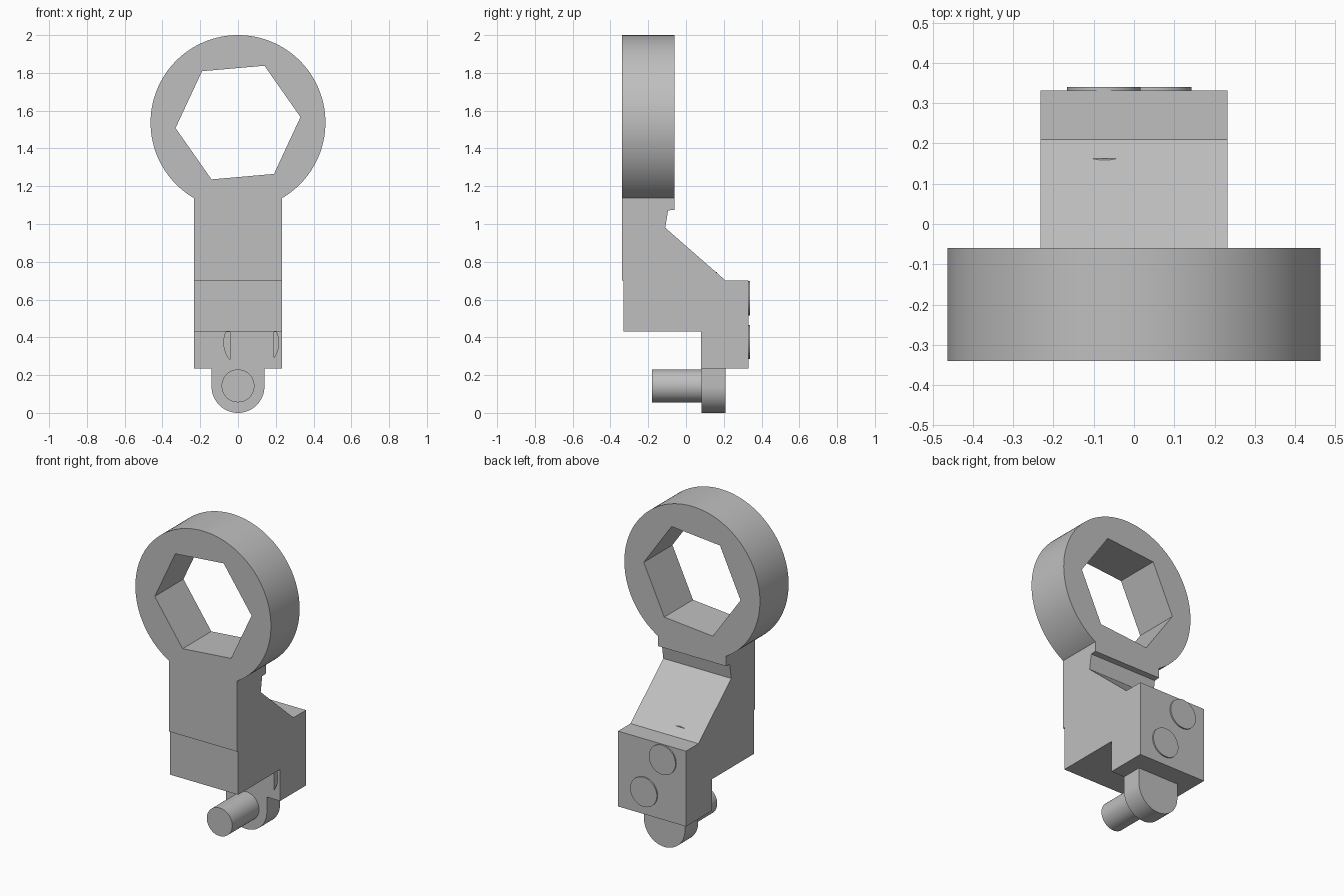
import bpy
from math import sin, cos, pi, radians

cube = bpy.data.objects.get("Cube")
if cube:
    bpy.data.objects.remove(cube, do_unlink=True)

grey = bpy.data.materials.new("plain grey")
grey.use_nodes = True
colour = (0.52, 0.52, 0.52, 1)
grey.diffuse_color = colour
grey.node_tree.nodes["Principled BSDF"].inputs["Base Color"].default_value = colour


def prism(name, outline, low, high, axis="y"):
    """Extrude a closed outline along x (outline in y, z) or y (outline in x, z)."""
    n = len(outline)
    place = (lambda p, d: (p[0], d, p[1])) if axis == "y" else (lambda p, d: (d, p[0], p[1]))
    verts = [place(p, d) for d in (low, high) for p in outline]
    faces = [tuple(range(n)), tuple(range(2 * n - 1, n - 1, -1))]
    faces += [(i, i + n, (i + 1) % n + n, (i + 1) % n) for i in range(n)]
    area = sum(a[0] * b[1] - b[0] * a[1] for a, b in zip(outline, outline[1:] + outline[:1]))
    # Keep the normals pointing outwards whichever way the outline runs
    if (area > 0) != (axis == "y"):
        faces = [f[::-1] for f in faces]
    mesh = bpy.data.meshes.new(name)
    mesh.from_pydata(verts, [], faces)
    mesh.materials.append(grey)
    ob = bpy.data.objects.new(name, mesh)
    bpy.context.collection.objects.link(ob)
    return ob


def arc(x, z, r, start=0, end=360, steps=64):
    count = steps if end - start == 360 else steps + 1
    angles = [radians(start + (end - start) * i / steps) for i in range(count)]
    return [(x + r * cos(a), z + r * sin(a)) for a in angles]


def boolean(target, other, operation):
    mod = target.modifiers.new(operation.lower(), "BOOLEAN")
    mod.object, mod.operation, mod.solver = other, operation, "EXACT"
    bpy.context.view_layer.objects.active = target
    bpy.ops.object.modifier_apply(modifier=mod.name)
    bpy.data.objects.remove(other, do_unlink=True)


# Arm with stepped front, sloping back and lower notch
arm = prism("arm_and_ring", [
    (-0.34, 1.16), (-0.34, 0.70), (-0.33, 0.70), (-0.33, 0.43), (0.08, 0.43),
    (0.08, 0.235), (0.332, 0.235), (0.332, 0.70), (0.21, 0.70), (-0.11, 0.98),
    (-0.095, 1.072), (-0.06, 1.075), (-0.06, 1.137), (-0.2, 1.137),
    (-0.34, 1.137)][1:], -0.232, 0.232, "x")

# Round head, with a tilted hexagonal opening
boolean(arm, prism("ring", arc(0, 1.537, 0.463, steps=128), -0.34, -0.06), "UNION")
boolean(arm, prism("hex_cutter", arc(0, 1.537, 0.332, 5, 365, 6), -0.5, 0.1), "DIFFERENCE")

# Two curved pockets in the notch wall
circle = arc(0.07, 0.372, 0.145)
for keep in (lambda x: x < -0.035, lambda x: x > 0.19):
    side = [(x, min(z, 0.429)) for x, z in circle if keep(x)]
    # Start the wrapped right-hand arc at its lower end
    if side[0][0] > 0.19:
        side = [p for p in side if p[1] < 0.372] + [p for p in side if p[1] >= 0.372]
    boolean(arm, prism("pocket_cutter", side, 0.0, 0.16), "DIFFERENCE")

# Hanging lug with a rounded lower end
lug = prism("lug", arc(0, 0.14, 0.14, 180, 360, 48) + [(0.14, 0.25), (-0.14, 0.25)], 0.081, 0.21)

# Round pin, bolt ends on the back and the bolt head that just breaks the slope
pin = prism("pin", arc(0, 0.143, 0.087), -0.18, 0.1)
upper = prism("upper_bolt_end", arc(-0.075, 0.607, 0.091), 0.3, 0.34)
lower = prism("lower_bolt_end", arc(0.052, 0.375, 0.091), 0.3, 0.34)
head = prism("upper_bolt_head", arc(-0.073, 0.607, 0.138), 0.1, 0.163)

for ob in (arm, lug, pin, upper, lower, head):
    bpy.ops.object.select_all(action="DESELECT")
    ob.select_set(True)
    bpy.context.view_layer.objects.active = ob
    bpy.ops.object.shade_smooth_by_angle(angle=radians(30))
